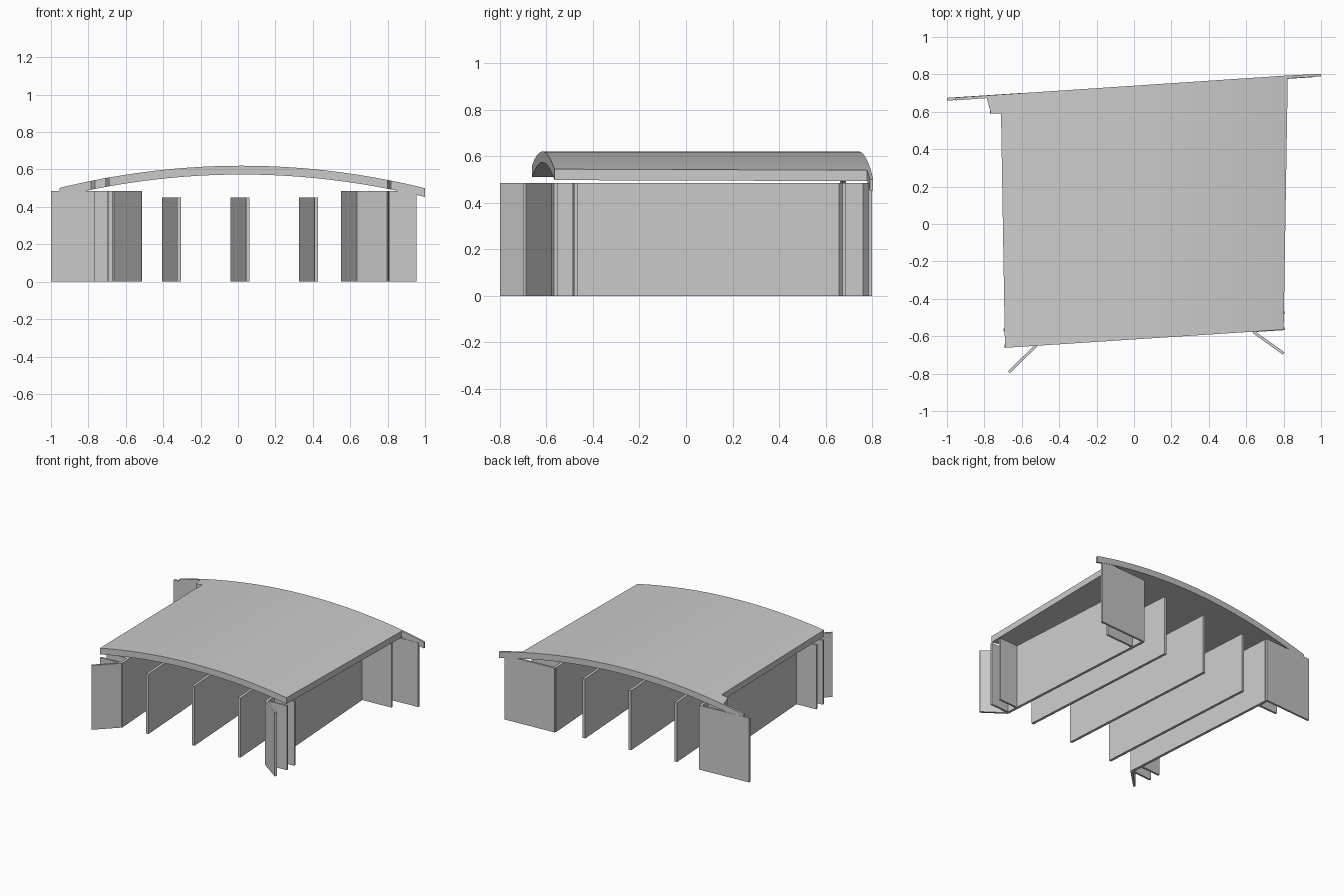
import bpy, bmesh
from mathutils import Vector

if "Cube" in bpy.data.objects:
    bpy.data.objects.remove(bpy.data.objects["Cube"])


def finish(bm, name):
    bmesh.ops.recalc_face_normals(bm, faces=bm.faces)
    me = bpy.data.meshes.new(name)
    bm.to_mesh(me)
    bm.free()
    ob = bpy.data.objects.new(name, me)
    bpy.context.collection.objects.link(ob)
    return ob


def prism(outline, z0, z1):
    bm = bmesh.new()
    face = bm.faces.new([bm.verts.new((x, y, z0)) for x, y in outline])
    ext = bmesh.ops.extrude_face_region(bm, geom=[face])
    for v in ext["geom"]:
        if isinstance(v, bmesh.types.BMVert):
            v.co.z = z1
    return bm


def wall(name, a, b, height, thick):
    """Upright plate along the plan line a-b."""
    a, b = Vector(a), Vector(b)
    d = (b - a).normalized()
    n = Vector((-d.y, d.x)) * thick / 2
    return finish(prism([a + n, a - n, b - n, b + n], 0, height), name)


# Arched deck: skewed plan outline with thin parapet tips at the back,
# sliced across and bent to a shallow arc
outline = [(-0.69, -0.662), (0.80, -0.565), (0.822, 0.778), (1.0, 0.789),
           (1.0, 0.803), (0.822, 0.794), (-0.955, 0.676), (-0.955, 0.661),
           (-0.787, 0.673), (-0.765, 0.59), (-0.711, 0.59)]
bm = prism(outline, -0.047, 0)
for i in range(49):
    bmesh.ops.bisect_plane(bm, geom=bm.verts[:] + bm.edges[:] + bm.faces[:],
                           plane_co=(-0.943 + i * 0.04, 0, 0), plane_no=(1, 0, 0))
for v in bm.verts:
    v.co.z += 0.62 - 0.125 * (v.co.x - 0.02) ** 2
bmesh.ops.triangulate(bm, faces=bm.faces[:])
deck = finish(bm, "arched_deck")
bpy.context.view_layer.objects.active = deck
deck.select_set(True)
bpy.ops.object.shade_smooth_by_angle()

# Abutment walls
H = 0.485
wall("left_abutment", (-0.522, -0.648), (-0.608, 0.685), H, 0.02)
wall("right_abutment", (0.645, -0.578), (0.56, 0.765), H, 0.02)

# Three intermediate piers
for i in range(3):
    x = -0.315 + 0.367 * i
    y = -0.632 + 0.024 * i
    wall(f"pier_{i + 1}", (x, y), (x - 0.082, y + 1.32), 0.45, 0.02)

# Wing walls: splayed in front, in line with the deck edge at the back
T = 0.015
wall("front_left_wing", (-0.522, -0.648), (-0.668, -0.793), H, T)
wall("front_right_wing", (0.64, -0.578), (0.80, -0.692), H, T)
wall("back_left_wing", (-1.0, 0.667), (-0.6, 0.693), H, T)
wall("back_right_wing", (0.555, 0.767), (0.955, 0.792), H, T)

# Short counterfort stubs behind each abutment
for i, dy in enumerate((0, 0.087)):
    wall(f"front_left_stub_{i + 1}", (-0.53, -0.642 + dy), (-0.692 - 0.005 * i, -0.653 + dy), H, T)
    wall(f"front_right_stub_{i + 1}", (0.645, -0.570 + dy), (0.806, -0.56 + dy), H, T)
wall("back_left_stub", (-0.60, 0.607), (-0.77, 0.597), H, T)
wall("back_right_stub", (0.565, 0.664), (0.81, 0.68), H, T)
